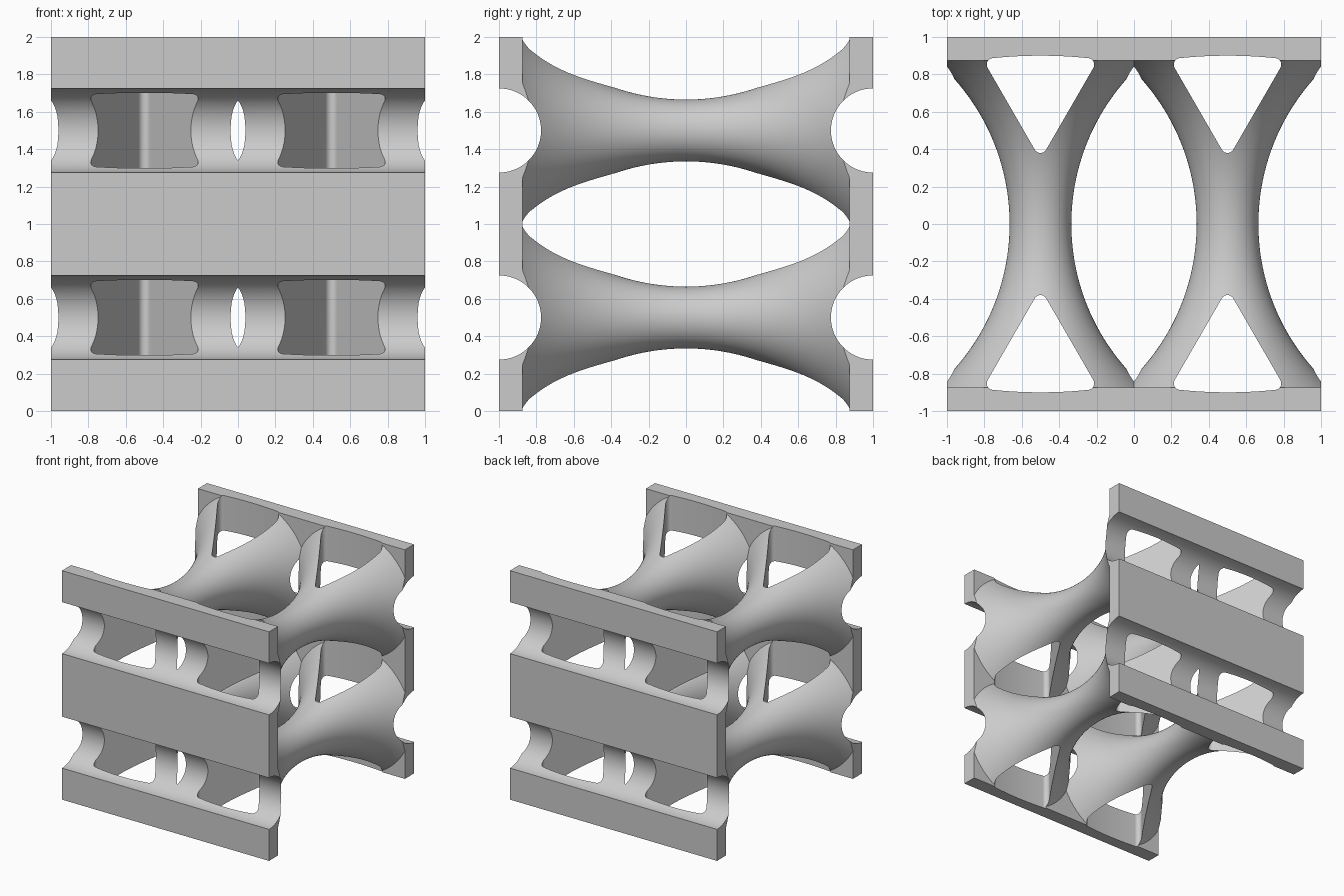
import bpy
import bmesh
from math import cos, sin, sqrt, pi, radians

if "Cube" in bpy.data.objects:
    bpy.data.objects.remove(bpy.data.objects["Cube"])

grey = bpy.data.materials.new("light_grey")
grey.use_nodes = True
colour = (0.6, 0.6, 0.6, 1)
grey.diffuse_color = colour
grey.node_tree.nodes["Principled BSDF"].inputs["Base Color"].default_value = colour


def make_object(name, bm):
    bmesh.ops.recalc_face_normals(bm, faces=bm.faces[:])
    mesh = bpy.data.meshes.new(name)
    bm.to_mesh(mesh)
    bm.free()
    mesh.materials.append(grey)
    obj = bpy.data.objects.new(name, mesh)
    bpy.context.collection.objects.link(obj)
    return obj


def box(name, centre, size):
    bm = bmesh.new()
    bmesh.ops.create_cube(bm, size=1)
    bmesh.ops.scale(bm, vec=size, verts=bm.verts)
    bmesh.ops.translate(bm, vec=centre, verts=bm.verts)
    return make_object(name, bm)


def prism(name, points, along):
    """Closed outline of 3D points, extruded by a vector."""
    bm = bmesh.new()
    face = bm.faces.new([bm.verts.new(p) for p in points])
    new = bmesh.ops.extrude_face_region(bm, geom=[face])["geom"]
    moved = [v for v in new if isinstance(v, bmesh.types.BMVert)]
    bmesh.ops.translate(bm, vec=along, verts=moved)
    return make_object(name, bm)


def strut(name, x, z, rings=48, sides=96):
    """Waisted round strut: an arc turned around the y axis."""
    waist, arc, reach = 0.165, 1.165, 0.95
    bm = bmesh.new()
    loops = []
    for i in range(rings + 1):
        y = reach * (2 * i / rings - 1)
        r = waist + arc - sqrt(arc * arc - y * y)
        loops.append([bm.verts.new((x + r * cos(2 * pi * k / sides), y,
                                    z + r * sin(2 * pi * k / sides)))
                      for k in range(sides)])
    for a, b in zip(loops, loops[1:]):
        for k in range(sides):
            n = (k + 1) % sides
            bm.faces.new((a[k], a[n], b[n], b[k]))
    bm.faces.new(loops[0])
    bm.faces.new(loops[-1])
    return make_object(name, bm)


def groove(side, z, radius=0.225, sides=96):
    ring = [(-1.2, side + radius * cos(2 * pi * (k + 0.5) / sides),
             z + radius * sin(2 * pi * (k + 0.5) / sides)) for k in range(sides)]
    return prism("groove_cutter", ring, (2.4, 0, 0))


def window(x, side, tip=0.345, base=0.887, r=0.035, steps=10):
    """Rounded triangular shaft with a slightly bowed base."""
    half = (base - tip - 3 * r) / sqrt(3)
    corners = [(half, base - r, -30), (-half, base - r, 90), (0, tip + 2 * r, 210)]
    outline = []
    for cx, cy, start in corners:
        for k in range(steps + 1):
            a = radians(start + 120 * k / steps)
            outline.append((cx + r * cos(a), cy + r * sin(a)))
        if start == -30:
            for k in range(1, 16):
                t = 1 - k / 8
                outline.append((half * t, base + 0.013 * (1 - t * t)))
    return prism("window_cutter", [(x + px, side * py, -0.2) for px, py in outline],
                 (0, 0, 2.4))


def combine(target, other, operation):
    mod = target.modifiers.new(operation.lower(), 'BOOLEAN')
    mod.operation = operation
    mod.solver = 'EXACT'
    mod.object = other
    bpy.context.view_layer.objects.active = target
    bpy.ops.object.modifier_apply(modifier=mod.name)
    bpy.data.objects.remove(other)


# Four struts joined to the front and back plates
frame = box("lattice_frame", (0, -0.9375, 1), (2, 0.125, 2))
combine(frame, box("back_plate", (0, 0.9375, 1), (2, 0.125, 2)), 'UNION')
for x in (-0.5, 0.5):
    for z in (0.5, 1.5):
        combine(frame, strut("strut", x, z), 'UNION')

# Trim the flared strut ends to the block
combine(frame, box("trim_block", (0, 0, 1), (2, 2, 2)), 'INTERSECT')

# Cross grooves in both plates, and vertical triangular shafts
for side in (-1, 1):
    for z in (0.5, 1.5):
        combine(frame, groove(side, z), 'DIFFERENCE')
    for x in (-0.5, 0.5):
        combine(frame, window(x, side), 'DIFFERENCE')

# Smooth the curved surfaces, keep the cut edges sharp
bpy.ops.object.select_all(action='DESELECT')
frame.select_set(True)
bpy.context.view_layer.objects.active = frame
bpy.ops.object.shade_smooth_by_angle(angle=radians(25))
